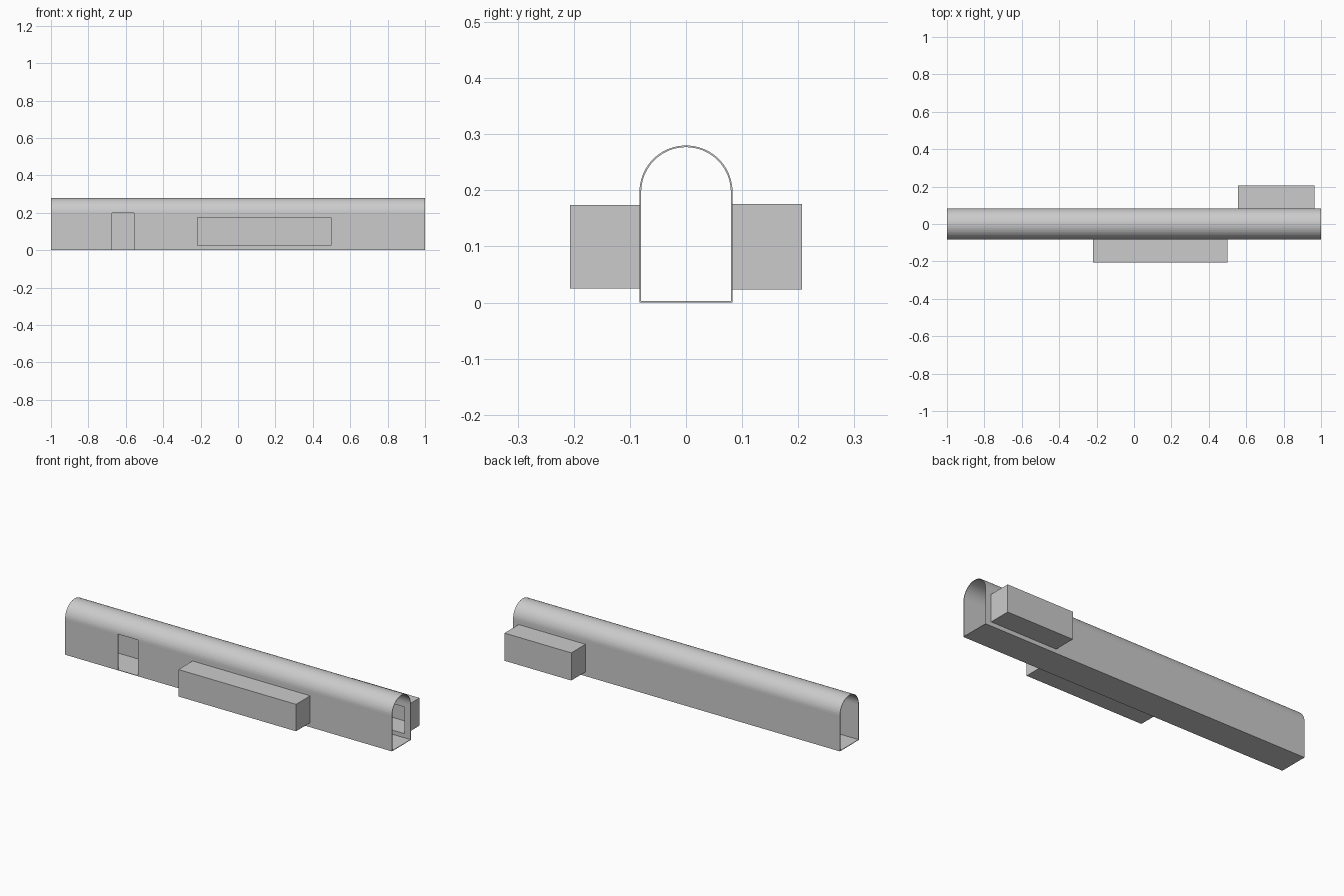
import bpy, bmesh, math

if "Cube" in bpy.data.objects:
    bpy.data.objects.remove(bpy.data.objects["Cube"])

WALL = 0.003
HALF_W = 0.083     # half width of the tunnel and radius of the arch
SPRING = 0.197     # height where the arch starts


def mesh_object(name, bm):
    bmesh.ops.recalc_face_normals(bm, faces=bm.faces)
    me = bpy.data.meshes.new(name)
    bm.to_mesh(me)
    bm.free()
    ob = bpy.data.objects.new(name, me)
    bpy.context.collection.objects.link(ob)
    return ob


def arch_profile(inset, steps=24):
    r = HALF_W - inset
    pts = [(-r, inset), (r, inset)]
    pts += [(r * math.cos(math.pi * i / steps), SPRING + r * math.sin(math.pi * i / steps))
            for i in range(steps + 1)]
    return pts


def cutter(name, x, y, z):
    bm = bmesh.new()
    bmesh.ops.create_cube(bm, size=1)
    for v in bm.verts:
        v.co = [a[0] if c < 0 else a[1] for a, c in zip((x, y, z), v.co)]
    ob = mesh_object(name, bm)
    ob.hide_render = True
    ob.display_type = 'WIRE'
    ob.hide_set(True)
    return ob


def cut(ob, tool):
    m = ob.modifiers.new("cut_" + tool.name, 'BOOLEAN')
    m.operation = 'DIFFERENCE'
    m.solver = 'EXACT'
    m.object = tool


# arched tunnel shell, open at both ends
bm = bmesh.new()
rings = [[bm.verts.new((x, y, z)) for y, z in arch_profile(inset)]
         for x in (-1, 1) for inset in (0, WALL)]
out0, in0, out1, in1 = rings
n = len(out0)
for a, b in ((out0, out1), (in0, in1), (out0, in0), (out1, in1)):
    for i in range(n):
        j = (i + 1) % n
        bm.faces.new((a[i], a[j], b[j], b[i]))
tunnel = mesh_object("arched_tunnel", bm)

# doorway in the front wall
cut(tunnel, cutter("doorway_cutter", (-0.675, -0.555),
                   (-HALF_W - 0.02, -HALF_W + 0.015), (WALL, 0.2)))


# side alcove: thin tray of five panels, open towards the tunnel
def alcove(name, x, z, side):
    x0, x1 = x
    z0, z1 = z
    bm = bmesh.new()
    loops = []
    for inset, y in ((0, HALF_W), (0, 0.207), (WALL, HALF_W), (WALL, 0.207 - WALL)):
        a, b, c, d = x0 + inset, x1 - inset, z0 + inset, z1 - inset
        loops.append([bm.verts.new((px, side * y, pz))
                      for px, pz in ((a, c), (b, c), (b, d), (a, d))])
    for p, q in ((0, 1), (2, 3), (0, 2)):
        for i in range(4):
            j = (i + 1) % 4
            bm.faces.new((loops[p][i], loops[p][j], loops[q][j], loops[q][i]))
    bm.faces.new(loops[1])
    bm.faces.new(loops[3])
    mesh_object(name, bm)
    # matching opening in the tunnel wall
    ys = sorted((side * (HALF_W - 0.015), side * (HALF_W + 0.02)))
    cut(tunnel, cutter(name + "_cutter", (x0 + WALL, x1 - WALL), ys, (z0 + WALL, z1 - WALL)))


alcove("front_alcove", (-0.22, 0.5), (0.025, 0.174), -1)
alcove("back_alcove", (0.557, 0.966), (0.023, 0.176), 1)
